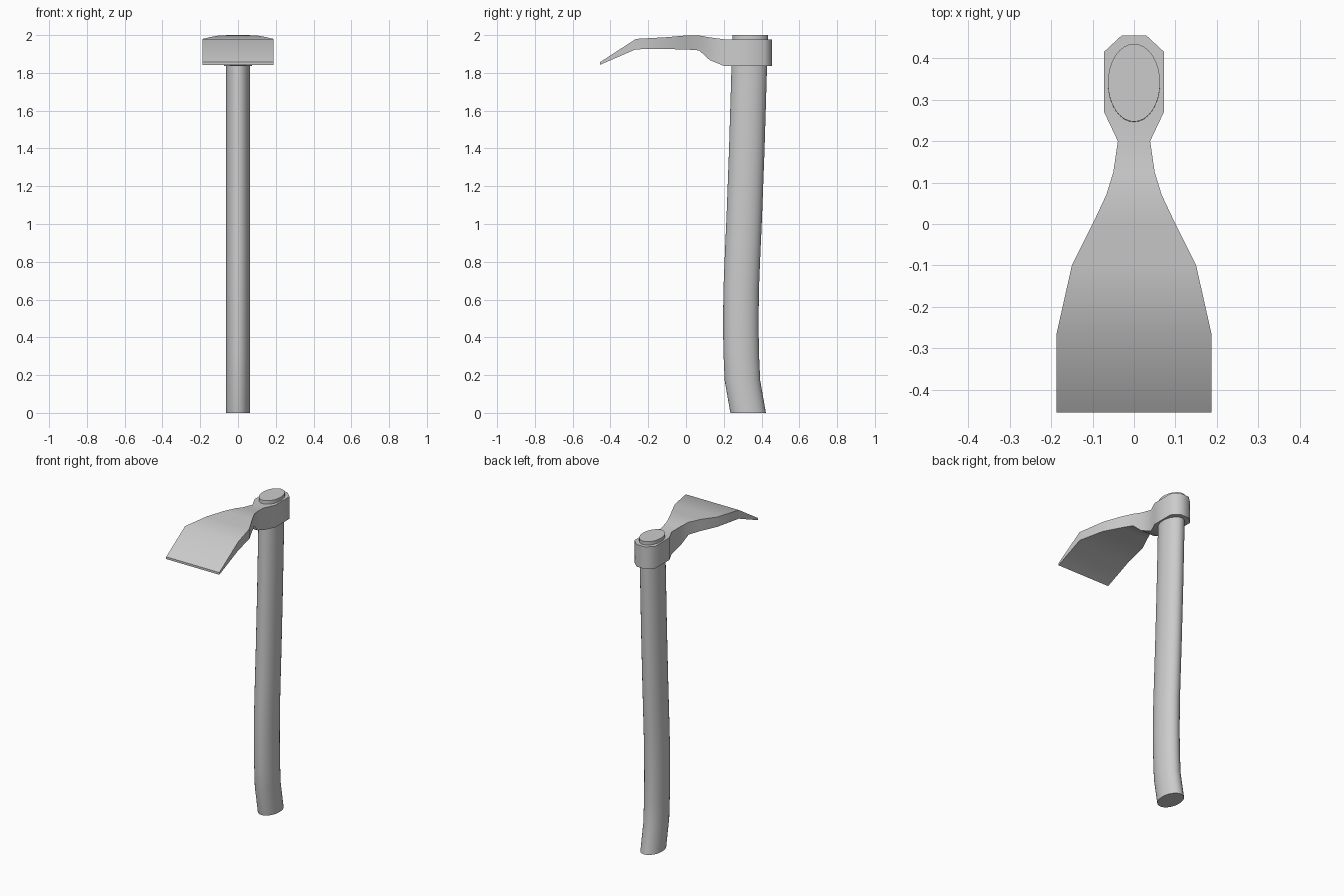
import bpy, math

if "Cube" in bpy.data.objects:
    bpy.data.objects.remove(bpy.data.objects["Cube"])


def loft(name, rings, angle):
    """Skin equal-sized closed rings and cap both ends."""
    n = len(rings[0])
    verts = [p for ring in rings for p in ring]
    faces = [(r * n + i, r * n + (i + 1) % n, (r + 1) * n + (i + 1) % n, (r + 1) * n + i)
             for r in range(len(rings) - 1) for i in range(n)]
    faces.append(tuple(reversed(range(n))))
    faces.append(tuple(range(len(verts) - n, len(verts))))
    mesh = bpy.data.meshes.new(name)
    mesh.from_pydata(verts, [], faces)
    obj = bpy.data.objects.new(name, mesh)
    bpy.context.collection.objects.link(obj)
    bpy.ops.object.select_all(action='DESELECT')
    obj.select_set(True)
    bpy.context.view_layer.objects.active = obj
    bpy.ops.object.mode_set(mode='EDIT')
    bpy.ops.mesh.select_all(action='SELECT')
    bpy.ops.mesh.normals_make_consistent(inside=False)
    bpy.ops.object.mode_set(mode='OBJECT')
    bpy.ops.object.shade_smooth_by_angle(angle=math.radians(angle))
    return obj


# Curved handle: oval section following (y, z) centres
path = [(0.329, 0), (0.299, 0.17), (0.293, 0.3), (0.290, 0.45), (0.292, 0.65),
        (0.298, 0.8), (0.309, 1.05), (0.322, 1.4), (0.334, 1.8), (0.341, 2.0)]
sides = 32
loft("handle", [[(0.063 * math.cos(2 * math.pi * i / sides),
                  y + 0.094 * math.sin(2 * math.pi * i / sides), z)
                 for i in range(sides)] for y, z in path], 50)

# Hoe head from cutting edge to back of collar: (y, half width, top z, bottom z)
stations = [(-0.455, 0.187, 1.857, 1.843), (-0.265, 0.187, 1.98, 1.925),
            (-0.10, 0.15, 1.989, 1.926), (0.0, 0.10, 1.998, 1.924),
            (0.07, 0.067, 1.998, 1.919), (0.125, 0.05, 1.988, 1.868),
            (0.20, 0.039, 1.978, 1.837), (0.272, 0.073, 1.978, 1.837),
            (0.415, 0.073, 1.978, 1.837), (0.455, 0.03, 1.978, 1.837)]
loft("hoe_head", [[(-w, y, b), (w, y, b), (w, y, t), (-w, y, t)]
                  for y, w, t, b in stations], 55)
